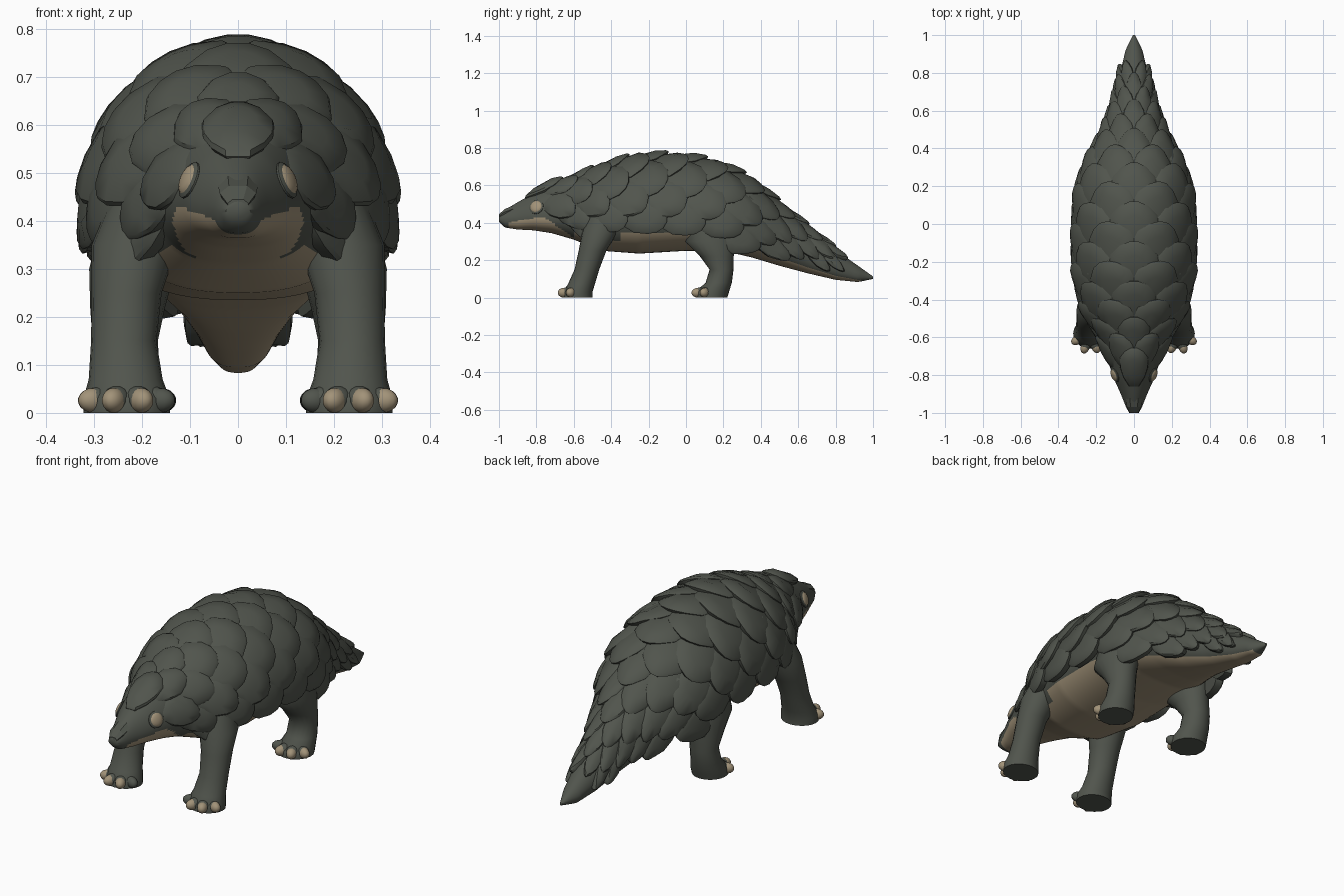
import bpy, bmesh, math
from mathutils import Vector, Matrix

if "Cube" in bpy.data.objects:
    bpy.data.objects.remove(bpy.data.objects["Cube"])
HALF = math.pi / 2


def material(name, color):
    m = bpy.data.materials.new(name)
    m.use_nodes = True
    m.diffuse_color = (*color, 1)
    bsdf = m.node_tree.nodes["Principled BSDF"]
    bsdf.inputs["Base Color"].default_value = (*color, 1)
    bsdf.inputs["Roughness"].default_value = 0.8
    return m


DARK = material("dark grey green", (0.082, 0.09, 0.074))
TAN = material("warm tan", (0.36, 0.29, 0.19))


def finish(name, bm, mats, angle=40):
    bmesh.ops.recalc_face_normals(bm, faces=bm.faces[:])
    mesh = bpy.data.meshes.new(name)
    bm.to_mesh(mesh)
    bm.free()
    obj = bpy.data.objects.new(name, mesh)
    bpy.context.collection.objects.link(obj)
    for m in mats:
        mesh.materials.append(m)
    bpy.ops.object.select_all(action="DESELECT")
    obj.select_set(True)
    bpy.context.view_layer.objects.active = obj
    bpy.ops.object.shade_smooth_by_angle(angle=math.radians(angle))


def loft(bm, rings):
    """Skin a list of closed point rings and cap both ends."""
    vs = [[bm.verts.new(p) for p in ring] for ring in rings]
    n = len(vs[0])
    for a, b in zip(vs, vs[1:]):
        for i in range(n):
            bm.faces.new((a[i], a[(i + 1) % n], b[(i + 1) % n], b[i]))
    bm.faces.new(vs[0])
    bm.faces.new(vs[-1])


def ellipsoid(bm, center, size, rot=Matrix()):
    mat = Matrix.Translation(center) @ rot @ Matrix.Diagonal((*size, 1))
    return bmesh.ops.create_uvsphere(bm, u_segments=14, v_segments=9, radius=1, matrix=mat)


# Body sections: y, half width, top, height of widest point, bottom
SECTIONS = [
    (-1, .025, .44, .42, .405), (-.97, .042, .468, .42, .375),
    (-.9, .07, .51, .425, .364), (-.82, .106, .555, .435, .36),
    (-.72, .14, .605, .435, .345), (-.6, .175, .64, .45, .31),
    (-.45, .26, .70, .45, .25), (-.25, .3, .75, .45, .235),
    (0, .3, .747, .44, .25), (.2, .285, .70, .42, .25),
    (.35, .23, .62, .39, .215), (.5, .155, .495, .32, .17),
    (.65, .105, .375, .24, .13), (.8, .073, .255, .17, .095),
    (.92, .045, .17, .122, .083), (1, .006, .113, .11, .1)]


def section(y):
    y = max(-1, min(1, y))
    for a, b in zip(SECTIONS, SECTIONS[1:]):
        if y <= b[0]:
            f = (y - a[0]) / (b[0] - a[0])
            return [p + (q - p) * f for p, q in zip(a, b)][1:]


def radius(y):
    w, top, mid, _ = section(y)
    return (w + top - mid) / 2


def surface(y, t, skirt=True):
    """Point at angle t from the spine; the skirt hangs straight down the flank."""
    w, top, mid, low = section(y)
    a, side = abs(t), math.copysign(1, t)
    x = w * abs(math.sin(a))
    if a <= HALF:
        z = mid + (top - mid) * abs(math.cos(a)) ** 1.15
    elif skirt:
        x, z = w * (1 - 0.05 * (a - HALF)), mid - 0.75 * radius(y) * (a - HALF)
    else:
        x = w * abs(math.sin(a)) ** 0.8
        z = mid + (low - mid) * abs(math.cos(a)) ** 0.85
    return Vector((side * x, y, z))


def normal(y, t, e=0.02):
    along = surface(y + e, t) - surface(y - e, t)
    around = surface(y, t + e) - surface(y, t - e)
    return around.cross(along).normalized()


def is_pale(c):
    """Jaw, throat, belly and tail underside."""
    if c.y < -0.6:
        return c.y > -0.95 and c.z < min(0.58 + 0.19 * c.y, -0.1 - 0.7 * c.y)
    w, top, mid, low = section(c.y)
    depth = 0.45 if -0.35 < c.y < 0.2 else 0.68
    return c.y < 0.93 and mid - c.z > depth * (mid - low)


SEGS, RINGS = 64, 120
bm = bmesh.new()
loft(bm, [[surface(-1 + 2 * i / RINGS, math.tau * (j + 0.5) / SEGS - math.pi, False)
           for j in range(SEGS)] for i in range(RINGS + 1)])
for f in bm.faces:
    f.material_index = int(is_pale(f.calc_center_median()))
finish("body", bm, [DARK, TAN], 60)

# Overlapping scales
OUTLINE = [(-1, .5), (-.5, .9), (0, 1), (.5, .88), (.85, .5), (1, .16)]
OUTLINE = OUTLINE + [(a, -b) for a, b in reversed(OUTLINE)]


def add_scale(bm, y, t, length, width, lift, front):
    r = radius(y)
    turn = 0.85 * max(-1, min(1, t / HALF))

    def place(a, b, h):
        u, v = a * length, b * width
        yy = y + u * math.cos(turn) - v * math.sin(turn)
        tt = t + (u * math.sin(turn) + v * math.cos(turn)) / r
        yy = min(yy, 0.95)
        return surface(yy, tt) + normal(yy, tt) * h

    def ring(k, drop):
        return [bm.verts.new(place(a * k, b * k, front + (lift - front) * (a * k + 1) / 2
                                   + 0.012 * (1 - k * k) - drop)) for a, b in OUTLINE]

    rings = [ring(0.45, 0), ring(0.9, 0), ring(1, 0.006), ring(0.95, 0.04)]
    n = len(OUTLINE)
    for p, q in zip(rings, rings[1:]):
        for i in range(n):
            bm.faces.new((p[i], p[(i + 1) % n], q[(i + 1) % n], q[i]))
    bm.faces.new(rings[0])
    bm.faces.new(rings[-1])


def reach(y):
    """How far round the body the scales go."""
    if y < -0.7:
        return 0.5
    if y < -0.6:
        return 1.4
    if abs(y + 0.45) < 0.12 or 0.16 < y < 0.6:
        return 2.1
    return 1.8


bm = bmesh.new()
y, row, STEP = -0.755, 0, 0.8
while y < 0.83:
    r = radius(y)
    pitch = 0.055 + 0.155 * r
    for k in range(-4, 5):
        t = (k + 0.5 * (row % 2)) * STEP
        if abs(t) <= reach(y):
            add_scale(bm, y, t, 1.35 * pitch, 0.56 * STEP * r * (1.2 if row == 0 else 1),
                      0.014 + 0.09 * r, 0.012 if row == 0 else -0.01)
    y += pitch
    row += 1
finish("back_scales", bm, [DARK], 38)

# Legs: rings of x, y, z, x radius, y radius
FRONT_LEG = [(.232, -.58, 0, .09, .08), (.232, -.58, .03, .09, .08),
             (.234, -.56, .07, .077, .072), (.238, -.53, .15, .068, .066),
             (.232, -.5, .25, .073, .074), (.215, -.46, .35, .09, .095),
             (.19, -.43, .46, .07, .09)]
REAR_LEG = [(.23, .135, 0, .085, .085), (.23, .14, .03, .086, .09),
            (.235, .175, .08, .072, .07), (.235, .19, .15, .068, .064),
            (.23, .165, .22, .078, .09), (.22, .13, .3, .09, .135),
            (.205, .13, .42, .075, .12)]

for side, hand in ((1, "left"), (-1, "right")):
    for name, path in (("front", FRONT_LEG), ("rear", REAR_LEG)):
        bm = bmesh.new()
        loft(bm, [[(side * (x + rx * math.cos(math.tau * i / 20)),
                    y + ry * math.sin(math.tau * i / 20), z) for i in range(20)]
                  for x, y, z, rx, ry in path])
        finish(f"{name}_leg_{hand}", bm, [DARK], 60)

        # Toes spread around the foot, the inner one without a pale claw
        bm = bmesh.new()
        fx, fy = path[0][0], path[0][1]
        for i, a in enumerate((-1.1, -.4, .35, 1.1)):
            out = Vector((math.sin(a) * side, -math.cos(a), 0))
            rot = Matrix.Rotation(a * side, 4, "Z")
            base = Vector((side * fx, fy, 0.028))
            ellipsoid(bm, base + out * 0.058, (.03, .038, .028), rot)
            claw = ellipsoid(bm, base + out * 0.077 - Vector((0, 0, .002)),
                             (.024, .035, .026), rot)
            for f in {f for v in claw["verts"] for f in v.link_faces}:
                f.material_index = int(i > 0)
        finish(f"{name}_toes_{hand}", bm, [DARK, TAN])

    # Eye with a dark lid ring
    spot, n = surface(-0.8, side * 1.12), normal(-0.8, side * 1.12)
    turn = n.to_track_quat("Z", "Y").to_matrix().to_4x4()
    bm = bmesh.new()
    ellipsoid(bm, spot + n * 0.004, (.033, .033, .012), turn)
    finish(f"eye_{hand}", bm, [TAN])
    bm = bmesh.new()
    ellipsoid(bm, spot, (.041, .041, .011), turn)
    finish(f"eyelid_{hand}", bm, [DARK])

# Nose pad, tapering to the front
NOSE = [(-.6, -1), (.6, -1), (1, .4), (.5, 1), (-.5, 1), (-1, .4)]
bm = bmesh.new()
loft(bm, [[(x * w, y, mid + z * h) for x, z in NOSE] for y, w, mid, h in
          ((-1, .022, .43, .015), (-.97, .038, .447, .026), (-.92, .042, .462, .032))])
finish("nose", bm, [DARK], 20)
